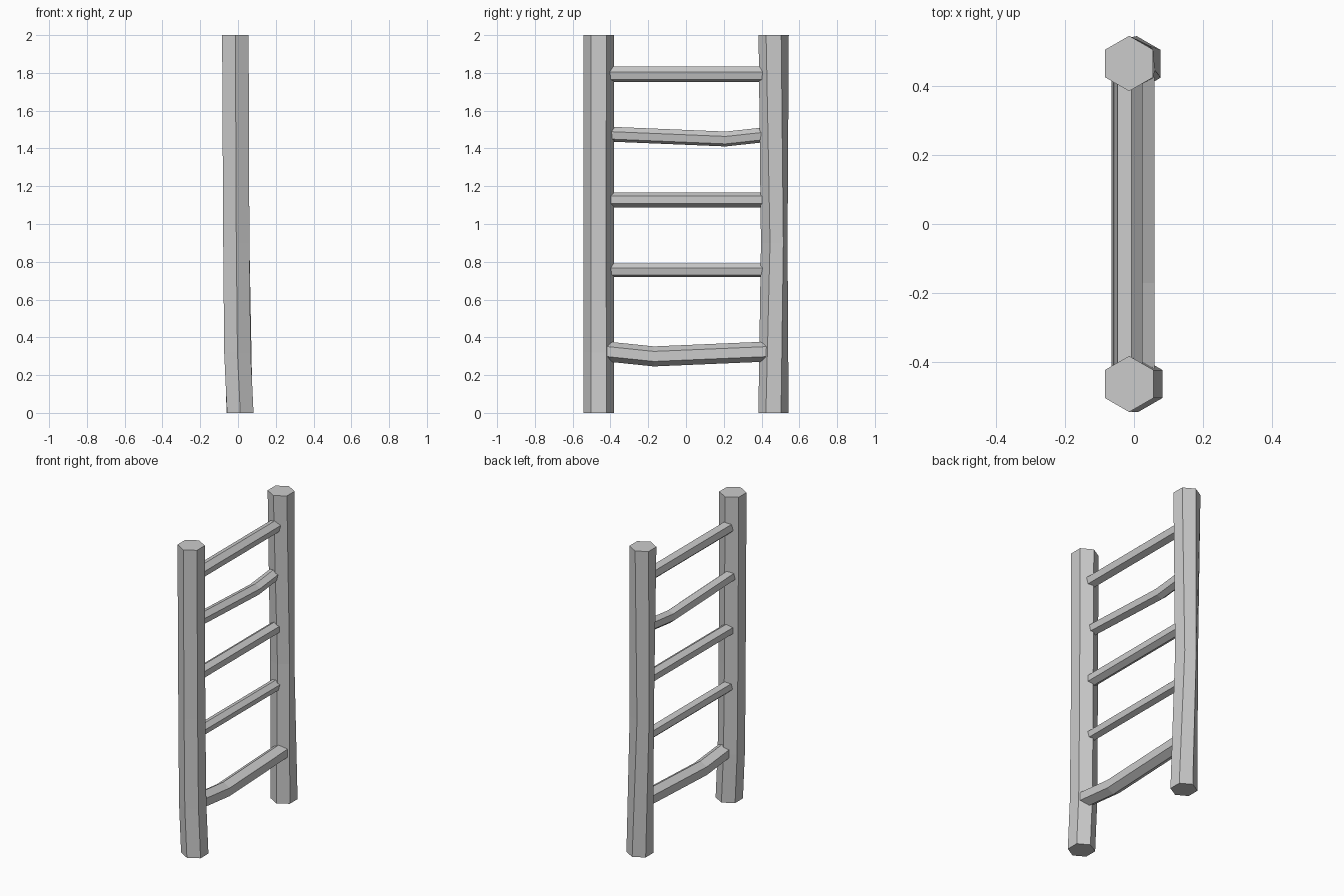
import bpy, bmesh
from math import cos, sin, radians

if "Cube" in bpy.data.objects:
    bpy.data.objects.remove(bpy.data.objects["Cube"])


def hex_bar(name, rings, axis):
    """Six-sided bar through rings of (x, y, z, radius, turn in degrees)."""
    bm = bmesh.new()
    loops = []
    for x, y, z, r, turn in rings:
        loop = []
        for i in range(6):
            a = radians(30 + 60 * i + turn)
            u, v = r * cos(a), r * sin(a)
            loop.append(bm.verts.new((x + u, y + v, z) if axis == 'Z' else (x + u, y, z + v)))
        loops.append(loop)
    for a, b in zip(loops, loops[1:]):
        for i in range(6):
            j = (i + 1) % 6
            bm.faces.new((a[i], a[j], b[j], b[i]))
    bm.faces.new(loops[0])
    bm.faces.new(loops[-1])
    bmesh.ops.recalc_face_normals(bm, faces=bm.faces)
    mesh = bpy.data.meshes.new(name)
    bm.to_mesh(mesh)
    bm.free()
    obj = bpy.data.objects.new(name, mesh)
    bpy.context.collection.objects.link(obj)
    return obj


# Side posts, kicked forward at the foot; the back one is pinched and twisted midway
hex_bar("front_post", [(0.012, -0.4625, 0, 0.081, 0), (-0.003, -0.4625, 0.32, 0.081, 0),
                       (-0.009, -0.4625, 0.9, 0.08, 0), (-0.014, -0.4625, 2, 0.081, 0)], 'Z')
hex_bar("back_post", [(0.008, 0.463, 0, 0.08, 0), (-0.008, 0.467, 0.9, 0.072, 12),
                      (-0.014, 0.464, 2, 0.08, 0)], 'Z')

# Rungs: x, radius, turn, then (y, z) path points; two of them are bent
END = 0.44
rungs = [
    (0.014, 0.053, 0, [(-END, 0.327), (-0.17, 0.299), (END, 0.325)]),
    (-0.016, 0.037, -12, [(-END, 0.756), (END, 0.756)]),
    (-0.018, 0.040, 0, [(-END, 1.128), (END, 1.128)]),
    (-0.028, 0.040, -10, [(-END, 1.477), (0.21, 1.45), (END, 1.475)]),
    (-0.016, 0.042, -12, [(-END, 1.793), (END, 1.793)]),
]
for n, (x, r, turn, path) in enumerate(rungs, 1):
    hex_bar(f"rung_{n}", [(x, y, z, r, turn) for y, z in path], 'Y')
